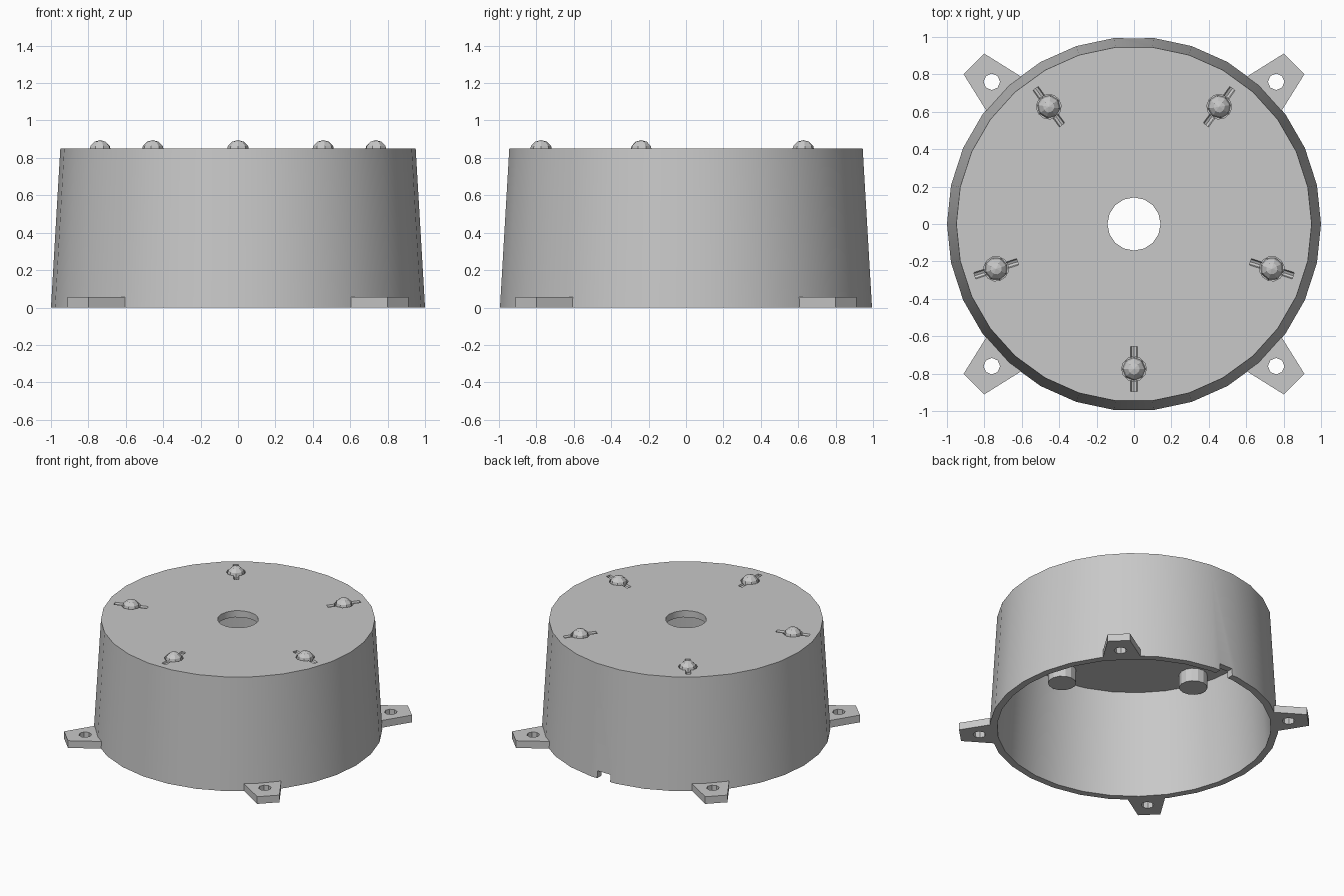
import bpy, bmesh, math
from mathutils import Matrix, Vector

if "Cube" in bpy.data.objects:
    bpy.data.objects.remove(bpy.data.objects["Cube"], do_unlink=True)

grey = bpy.data.materials.new("light grey plastic")
grey.use_nodes = True
COLOUR = (0.58, 0.58, 0.58, 1)
grey.diffuse_color = COLOUR
grey.node_tree.nodes["Principled BSDF"].inputs["Base Color"].default_value = COLOUR


def make(name, bm):
    bmesh.ops.recalc_face_normals(bm, faces=bm.faces)
    mesh = bpy.data.meshes.new(name)
    bm.to_mesh(mesh)
    bm.free()
    mesh.materials.append(grey)
    obj = bpy.data.objects.new(name, mesh)
    bpy.context.collection.objects.link(obj)
    return obj


def cone(name, r_low, r_high, z0, z1, sides, place=Matrix()):
    """Upright frustum with a vertex on its local x axis."""
    bm = bmesh.new()
    turn = Matrix.Translation((0, 0, (z0 + z1) / 2)) @ Matrix.Rotation(math.pi / 2, 4, 'Z')
    bmesh.ops.create_cone(bm, cap_ends=True, segments=sides, radius1=r_low,
                          radius2=r_high, depth=z1 - z0, matrix=place @ turn)
    return make(name, bm)


def box(name, size, centre):
    bm = bmesh.new()
    bmesh.ops.create_cube(bm, size=1, matrix=Matrix.Translation(centre) @
                          Matrix.Diagonal((*size, 1)))
    return make(name, bm)


def cut(target, cutter):
    """Subtract the cutter, then discard it."""
    cutter.hide_render = True
    mod = target.modifiers.new("cut", 'BOOLEAN')
    mod.operation, mod.solver, mod.object = 'DIFFERENCE', 'EXACT', cutter
    bpy.context.view_layer.update()
    graph = bpy.context.evaluated_depsgraph_get()
    mesh = bpy.data.meshes.new_from_object(target.evaluated_get(graph))
    target.modifiers.clear()
    target.data = mesh
    bpy.data.objects.remove(cutter, do_unlink=True)


def at(angle, radius=0.0):
    """Frame whose x axis points outward at the given angle."""
    return Matrix.Rotation(math.radians(angle), 4, 'Z') @ Matrix.Translation((radius, 0, 0))


HEIGHT, CEILING = 0.85, 0.80
LAMP_ANGLES = [270 + 72 * i for i in range(5)]
LAMP_RADIUS = 0.775

# Tapered housing, hollow and open below
housing = cone("housing", 1.0, 0.95, 0, HEIGHT, 30)
cut(housing, cone("cavity_cutter", 0.956, 0.90, -0.1, CEILING, 30))
cut(housing, cone("centre_hole_cutter", 0.142, 0.142, 0.7, 1.0, 16))
# Cable notch in the back of the rim
cut(housing, box("notch_cutter", (0.11, 0.3, 0.11), (0, 0.98, 0)))

# Lamp seats: round pocket with a radial groove on each side
for a in LAMP_ANGLES:
    cut(housing, cone("pocket_cutter", 0.066, 0.066, 0.825, 0.9, 12, at(a, LAMP_RADIUS)))
    lay = at(a, LAMP_RADIUS) @ Matrix.Translation((0, 0, HEIGHT)) @ Matrix.Rotation(math.pi / 2, 4, 'Y')
    cut(housing, cone("groove_cutter", 0.018, 0.018, -0.12, 0.12, 8, lay))

# Lamp domes and their bases under the ceiling
for i, a in enumerate(LAMP_ANGLES, 1):
    place = at(a, LAMP_RADIUS)
    bm = bmesh.new()
    bmesh.ops.create_uvsphere(bm, u_segments=8, v_segments=6, radius=0.062,
                              matrix=place @ Matrix.Translation((0, 0, 0.833)))
    make(f"lamp_dome_{i}", bm)
    cone(f"lamp_base_{i}", 0.098, 0.098, 0.70, 0.81, 14, place)

# Mounting tabs on the diagonals, each with a screw hole
outline = [(0.965, -0.13), (0.986, -0.13), (1.21, -0.078),
           (1.21, 0.078), (0.986, 0.13), (0.965, 0.13)]
for i, a in enumerate((45, 135, 225, 315), 1):
    bm = bmesh.new()
    face = bm.faces.new([bm.verts.new(at(a) @ Vector((u, v, 0))) for u, v in outline])
    new = bmesh.ops.extrude_face_region(bm, geom=[face])["geom"]
    bmesh.ops.translate(bm, vec=(0, 0, 0.055),
                        verts=[g for g in new if isinstance(g, bmesh.types.BMVert)])
    tab = make(f"mounting_tab_{i}", bm)
    cut(tab, cone("screw_hole_cutter", 0.044, 0.044, -0.1, 0.2, 8, at(a, 1.075)))

# Smooth the round wall, keep its edges sharp
bpy.ops.object.select_all(action='DESELECT')
housing.select_set(True)
bpy.context.view_layer.objects.active = housing
bpy.ops.object.shade_smooth_by_angle(angle=math.radians(25))
